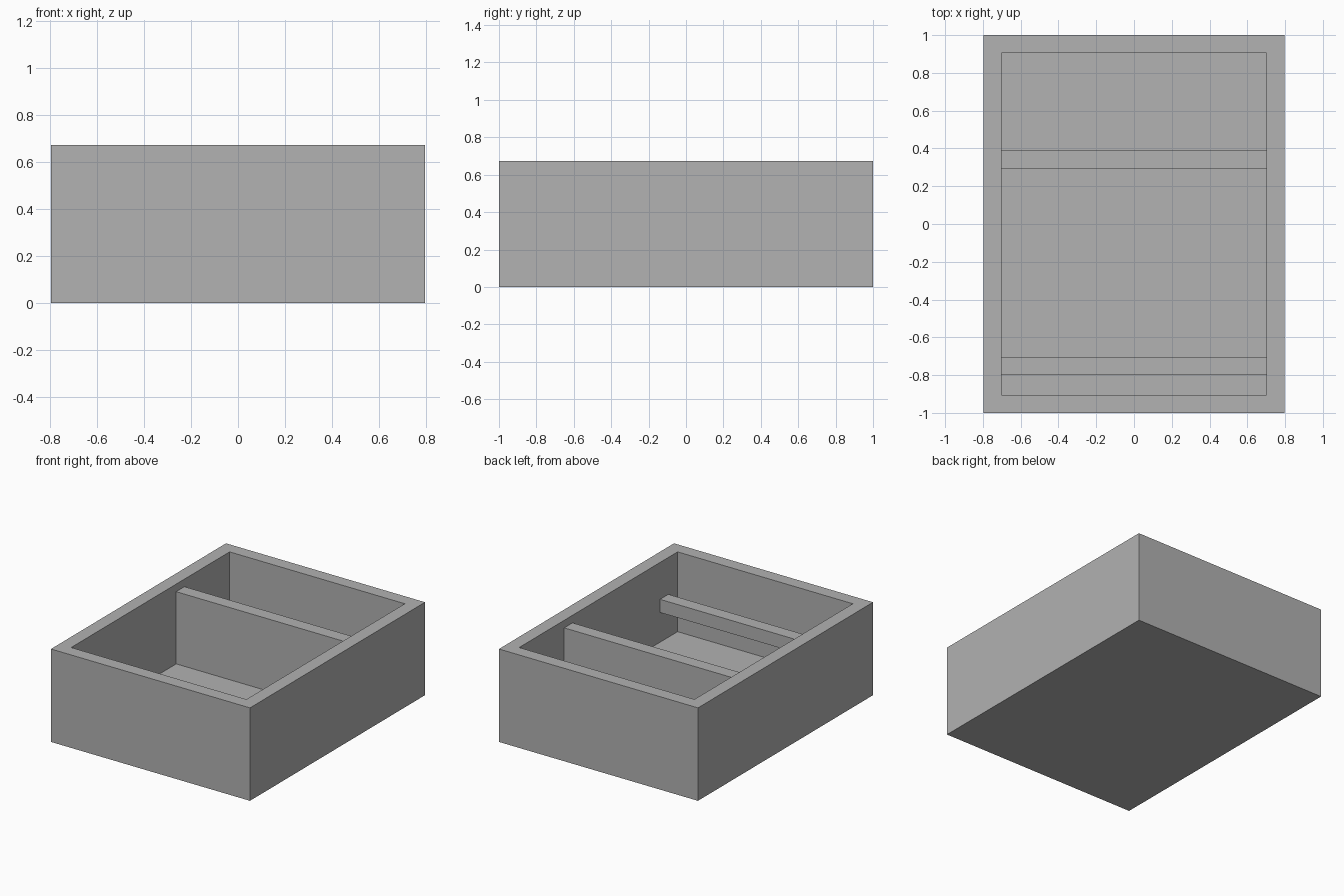
import bpy
import bmesh
from mathutils import Vector

default_cube = bpy.data.objects.get("Cube")
if default_cube:
    bpy.data.objects.remove(default_cube, do_unlink=True)

# Main dimensions
HALF_X, HALF_Y, HEIGHT = 0.796, 1.0, 0.672
WALL = 0.095
INNER_X = HALF_X - WALL

grey = bpy.data.materials.new("plain_grey")
grey.use_nodes = True
colour = (0.445, 0.445, 0.445, 1)
grey.diffuse_color = colour
grey.node_tree.nodes["Principled BSDF"].inputs["Base Color"].default_value = colour


def box_mesh(low, high):
    low, high = Vector(low), Vector(high)
    bm = bmesh.new()
    bmesh.ops.create_cube(bm, size=1)
    bmesh.ops.scale(bm, vec=high - low, verts=bm.verts)
    bmesh.ops.translate(bm, vec=(low + high) / 2, verts=bm.verts)
    return bm


def add_object(name, bm):
    mesh = bpy.data.meshes.new(name)
    bm.normal_update()
    bm.to_mesh(mesh)
    bm.free()
    mesh.materials.append(grey)
    obj = bpy.data.objects.new(name, mesh)
    bpy.context.collection.objects.link(obj)
    return obj


# Open box: inset the top face, then push it down to the floor
bm = box_mesh((-HALF_X, -HALF_Y, 0), (HALF_X, HALF_Y, HEIGHT))
bm.normal_update()
top = max(bm.faces, key=lambda f: f.calc_center_median().z)
bmesh.ops.inset_region(bm, faces=[top], thickness=WALL, use_even_offset=True)
floor = bmesh.ops.extrude_discrete_faces(bm, faces=[top])["faces"][0]
bmesh.ops.translate(bm, vec=(0, 0, WALL - HEIGHT), verts=floor.verts)
add_object("open_box", bm)

# Tall divider standing on the floor, slightly below the rim
add_object("divider", box_mesh((-INNER_X, 0.295, WALL), (INNER_X, 0.39, 0.617)))

# Square crossbar hung between the side walls near the front
add_object("crossbar", box_mesh((-INNER_X, -0.8, 0.31), (INNER_X, -0.705, 0.405)))
